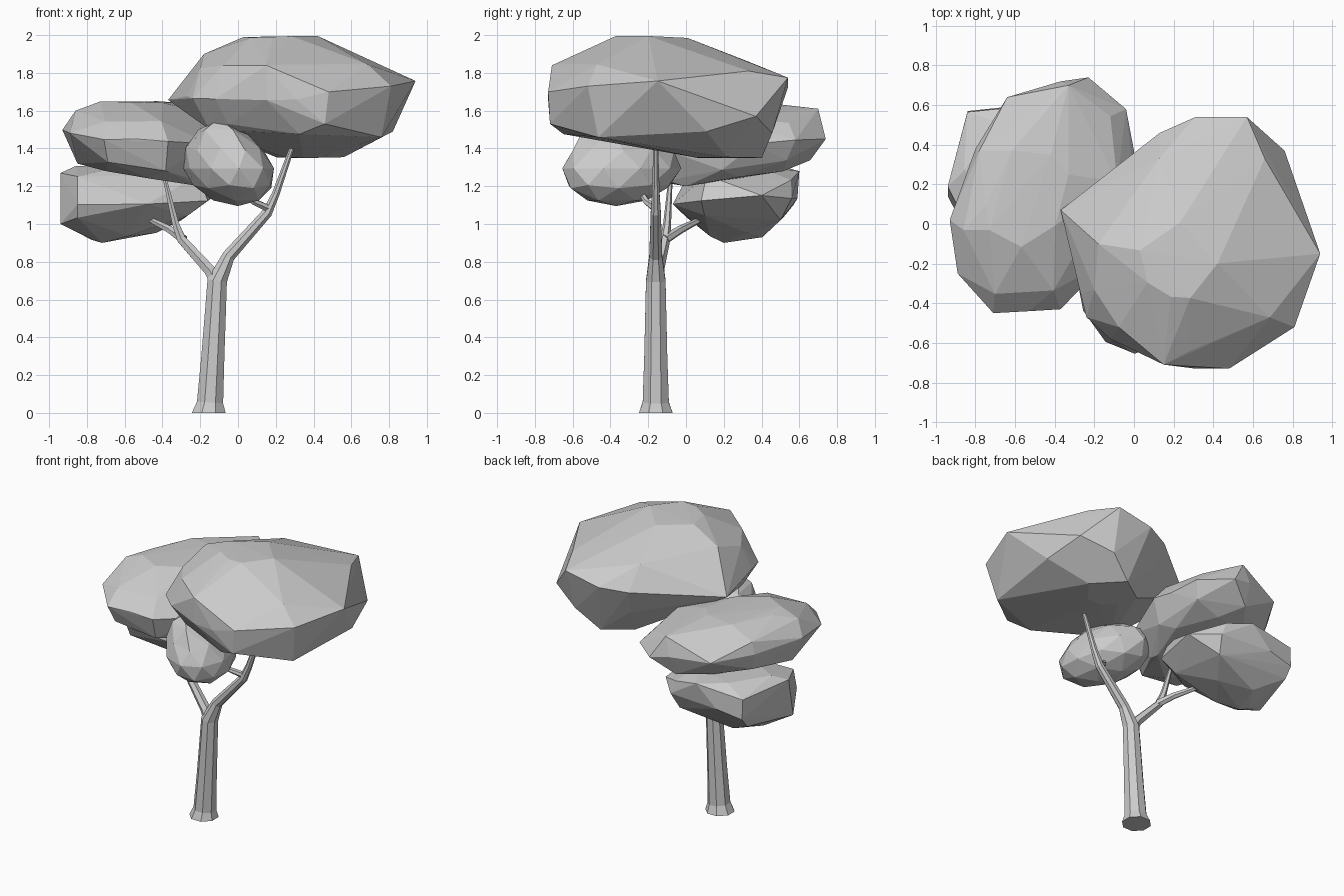
import bpy, bmesh, math, random
from mathutils import Vector

if "Cube" in bpy.data.objects:
    bpy.data.objects.remove(bpy.data.objects["Cube"])

random.seed(4)


def finish(name, bm):
    bmesh.ops.recalc_face_normals(bm, faces=bm.faces)
    mesh = bpy.data.meshes.new(name)
    bm.to_mesh(mesh)
    bm.free()
    ob = bpy.data.objects.new(name, mesh)
    bpy.context.collection.objects.link(ob)
    return ob


def tube(name, path, sides):
    """Tapered limb through (x, y, z, radius) stations."""
    bm = bmesh.new()
    pts = [Vector(p[:3]) for p in path]
    rings = []
    for i, p in enumerate(pts):
        t = (pts[min(i + 1, len(pts) - 1)] - pts[max(i - 1, 0)]).normalized()
        if p.z == 0:
            t = Vector((0, 0, 1))          # flat foot on the ground
        u = Vector((0, 1, 0)).cross(t).normalized()
        v = t.cross(u)
        r = path[i][3]
        rings.append([bm.verts.new(p + r * (u * math.cos(a) + v * math.sin(a)))
                      for a in (math.tau * (k + 0.5) / sides for k in range(sides))])
    for a, b in zip(rings, rings[1:]):
        for k in range(sides):
            n = (k + 1) % sides
            bm.faces.new((a[k], a[n], b[n], b[k]))
    bm.faces.new(rings[0])
    bm.faces.new(rings[-1])
    return finish(name, bm)


def foliage(name, outline, layers, corners):
    """Faceted hull of scaled plan outlines: (z, scale, centre x, centre y, x slope, y slope),
    plus a few corner points that stick out."""
    bm = bmesh.new()
    for i, (z, s, cx, cy, sx, sy) in enumerate(layers):
        wobble = 0.006 if i in (0, len(layers) - 1) else 0.025
        # alternate outline points on inner layers give large irregular facets
        pts = outline if s == 1 else outline[i % 2::2]
        for x, y in pts:
            dx, dy = s * (x - cx), s * (y - cy)
            bm.verts.new((cx + dx, cy + dy,
                          z + sx * dx + sy * dy + random.uniform(-wobble, wobble)))
    for c in corners:
        bm.verts.new(c)
    hull = bmesh.ops.convex_hull(bm, input=bm.verts)
    junk = {g for g in hull["geom_interior"] + hull["geom_unused"]
            if isinstance(g, bmesh.types.BMVert)}
    bmesh.ops.delete(bm, geom=list(junk), context='VERTS')
    return finish(name, bm)


# Trunk running into the right limb, then the other branches
tube("trunk", [(-.155, -.16, 0, .097), (-.148, -.16, .055, .075), (-.133, -.16, .3, .066),
               (-.11, -.16, .7, .056), (-.05, -.16, .83, .037), (.155, -.16, 1.06, .029),
               (.2, -.16, 1.16, .022), (.32, -.16, 1.5, .011)], 8)
tube("left_branch", [(-.11, -.16, .69, .042), (-.15, -.15, .755, .034), (-.3, -.11, .92, .027),
                     (-.33, -.1, 1.0, .021), (-.395, -.08, 1.27, .01)], 6)
tube("left_twig", [(-.29, -.11, .92, .027), (-.36, -.03, .97, .022), (-.48, .09, 1.03, .014)], 6)
tube("right_twig", [(.165, -.16, 1.08, .022), (.08, -.21, 1.12, .018), (.0, -.29, 1.25, .01)], 6)

# Large top canopy
foliage("top_canopy",
        [(-.37, .07), (.13, .46), (.31, .54), (.57, .54), (.94, -.15), (.81, -.52),
         (.48, -.73), (.31, -.73), (.15, -.71), (-.12, -.58), (-.24, -.47), (-.27, -.35)],
        [(1.355, .27, .42, .35, 0, 0), (1.48, .87, .42, -.1, -.1, 0), (1.71, 1, .3, 0, .06, .05),
         (1.84, .82, .12, -.25, 0, 0), (1.99, .3, .2, -.22, 0, 0)],
        [(.15, -.71, 1.84), (.46, -.72, 1.53), (.82, .11, 1.49), (.76, .37, 1.57),
         (-.18, -.1, 1.9), (-.15, -.42, 1.5), (.52, -.05, 1.92), (.66, .33, 1.81)])

# Left upper canopy
foliage("left_upper_canopy",
        [(-.89, -.25), (-.71, -.45), (-.53, -.44), (-.37, -.43), (-.15, -.2), (0, .2), (0, .37),
         (-.04, .58), (-.23, .74), (-.37, .72), (-.64, .64), (-.8, .38), (-.93, .02)],
        [(1.255, .65, -.35, .1, -.11, .08), (1.34, .9, -.5, .1, -.11, .06),
         (1.46, 1, -.46, .1, -.06, .03), (1.57, .87, -.65, .3, -.04, .03),
         (1.645, .45, -.6, .15, 0, 0)],
        [(-.86, -.03, 1.6), (-.85, .02, 1.32), (-.33, .7, 1.61), (-.2, 0, 1.2), (-.25, .1, 1.6),
         (-.42, .35, 1.65)])

# Left lower canopy
foliage("left_lower_canopy",
        [(-.93, .18), (-.84, .57), (-.65, .59), (-.27, .56), (-.12, .4), (-.16, .08),
         (-.48, -.07), (-.85, -.03)],
        [(.925, .42, -.66, .27, .1, 0), (1.01, .85, -.85, .2, .08, 0),
         (1.12, 1, -.5, .25, .04, 0), (1.26, .93, -.85, .5, -.04, 0),
         (1.31, .6, -.75, .4, -.03, 0)],
        [(-.94, .14, 1.0), (-.94, .19, 1.27), (-.72, .2, .9), (-.5, .6, 1.28), (-.3, .5, 1.02)])

# Small front canopy: sheared ball with a raised peak
bm = bmesh.new()
bmesh.ops.create_icosphere(bm, subdivisions=2, radius=1)
for v in bm.verts:
    x, y, z = v.co
    peak = max(0, z) ** 4
    v.co = (-.05 + .235 * x - .055 * y - .05 * z,
            -.34 + .315 * y + .03 * z - .14 * peak,
            1.295 + .2 * z + .065 * peak)
finish("front_canopy", bm)
